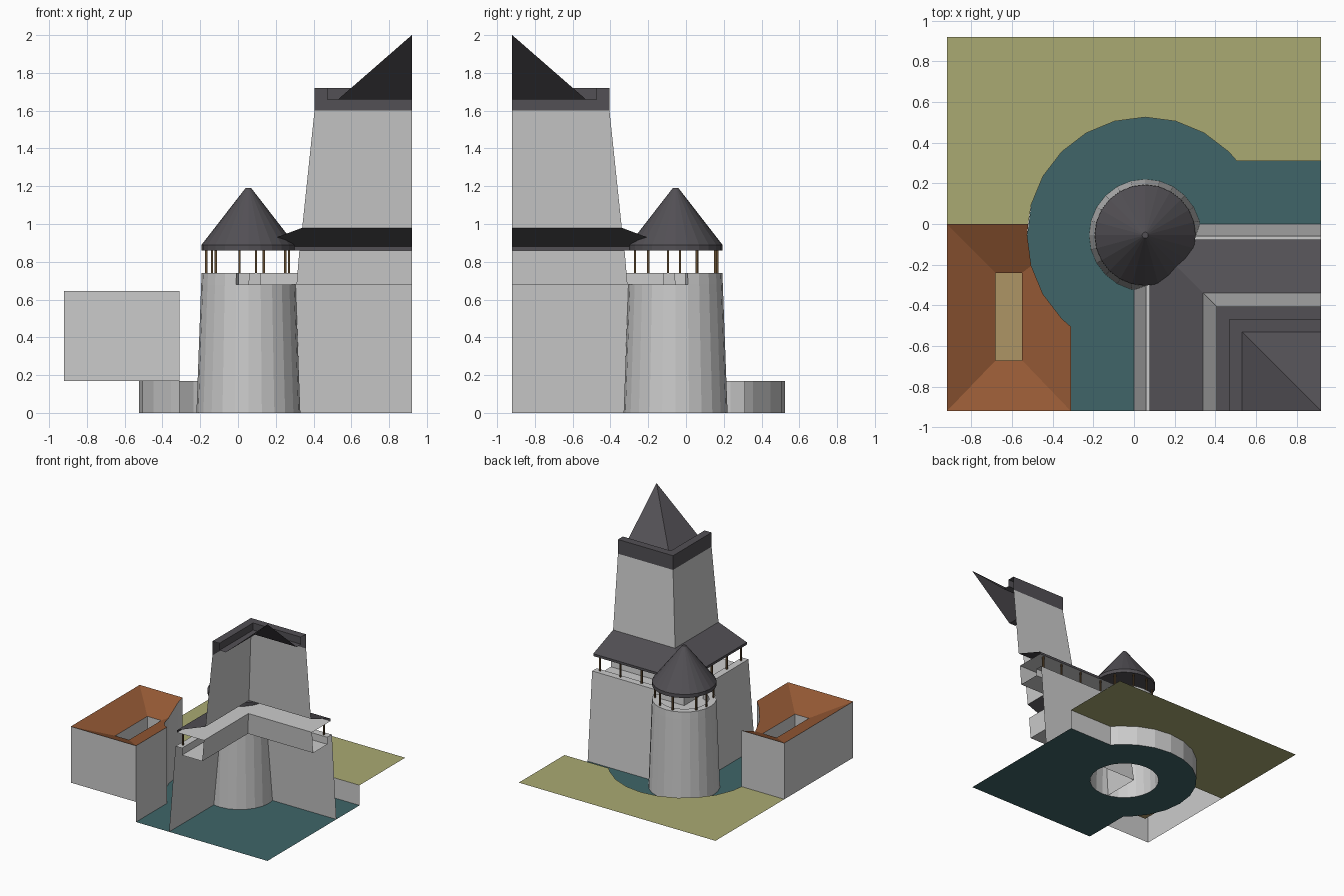
import bpy, bmesh
from math import sin, cos, radians

if "Cube" in bpy.data.objects:
    bpy.data.objects.remove(bpy.data.objects["Cube"])

E = 0.92            # tile half width
C = (0.055, -0.055) # round tower centre
R = 0.58            # moat bulge radius


def mat(name, rgb):
    m = bpy.data.materials.new(name)
    m.diffuse_color = (*rgb, 1)
    m.use_nodes = True
    m.node_tree.nodes["Principled BSDF"].inputs["Base Color"].default_value = m.diffuse_color
    return m


SLATE = mat("slate", (0.085, 0.08, 0.09))
WATER = mat("water", (0.05, 0.13, 0.14))
GRASS = mat("grass", (0.40, 0.40, 0.17))
TILE = mat("clay_tile", (0.30, 0.10, 0.035))
WOOD = mat("wood", (0.12, 0.07, 0.03))
EARTH = mat("courtyard_earth", (0.42, 0.30, 0.13))


def make(name, faces, material=None):
    """Object from a list of faces, each a list of points."""
    bm = bmesh.new()
    for f in faces:
        bm.faces.new([bm.verts.new(p) for p in f])
    bmesh.ops.remove_doubles(bm, verts=bm.verts, dist=1e-5)
    me = bpy.data.meshes.new(name)
    bm.to_mesh(me)
    bm.free()
    ob = bpy.data.objects.new(name, me)
    bpy.context.collection.objects.link(ob)
    if material:
        me.materials.append(material)
    return ob


def corner_sweep(name, profile, material=None):
    """Sweep (inset, z) profile round the castle corner, open at tile edges."""
    faces = []
    for (d, z), (e, w) in zip(profile, profile[1:]):
        if e >= E:
            faces += [[(d, -d, z), (d, -E, z), (E, -E, w)],
                      [(E, -d, z), (d, -d, z), (E, -E, w)]]
        else:
            faces += [[(d, -d, z), (d, -E, z), (e, -E, w), (e, -e, w)],
                      [(E, -d, z), (d, -d, z), (e, -e, w), (E, -e, w)]]
    return make(name, faces, material)


def ring(r, z, a):
    return (C[0] + r * cos(radians(a)), C[1] + r * sin(radians(a)), z)


def lathe(name, profile, material=None, a0=0, a1=360, caps=()):
    """Revolve (r, z) profile in 15 degree facets; caps are (r, z, up) discs."""
    faces = []
    for a in range(a0, a1, 15):
        for (r, z), (s, w) in zip(profile, profile[1:]):
            faces.append([ring(r, z, a), ring(r, z, a + 15),
                          ring(s, w, a + 15), ring(s, w, a)])
    for r, z, up in caps:
        disc = [ring(r, z, a) for a in range(0, 360, 15)]
        faces.append(disc if up else disc[::-1])
    if a1 - a0 < 360:
        faces.append([ring(r, z, a0) for r, z in profile])
        faces.append([ring(r, z, a1) for r, z in profile][::-1])
    return make(name, faces, material)


def walls(path, z0, z1):
    """Vertical faces along a path; z1 may be a function of x, y."""
    top = z1 if callable(z1) else (lambda x, y: z1)
    return [[(*p, z0), (*q, z0), (*q, top(*q)), (*p, top(*p))]
            for p, q in zip(path, path[1:])]


# Castle wall, gallery and keep
corner_sweep("curtain_wall", [(0, 0), (.06, .74), (.12, .74), (.12, .68),
                              (.31, .68), (.325, .86)])
corner_sweep("gallery_soffit", [(.325, .86), (.075, .86)])
corner_sweep("gallery_roof", [(.075, .86), (.075, .88), (.34, .98)], SLATE)
corner_sweep("keep_wall", [(.34, .98), (.405, 1.6)])
corner_sweep("keep_crown", [(.405, 1.6), (.405, 1.72), (.47, 1.72),
                            (.47, 1.66), (.53, 1.66)], SLATE)
corner_sweep("keep_spire", [(.53, 1.66), (E, 2.0)], SLATE)

# Round corner tower
lathe("round_tower", [(.275, 0), (.25, .68)], caps=[(.25, .68, True)])
lathe("tower_parapet", [(.25, .68), (.247, .74), (.19, .74), (.19, .68)],
      a0=15, a1=255)
lathe("tower_roof", [(.248, .86), (.248, .89), (.015, 1.19)], SLATE,
      caps=[(.248, .86, False), (.015, 1.19, True)])

# Wooden posts carrying the roofs
spots = [ring(.225, 0, a)[:2] for a in (30, 69, 102, 149, 174, 220)]
for t in (.27, .48, .68, .87):
    spots += [(t, -.095), (.095, -t)]
faces = []
for x, y in spots:
    h = .006
    faces += walls([(x - h, y - h), (x + h, y - h), (x + h, y + h),
                    (x - h, y + h), (x - h, y - h)], .74, .86)
make("roof_posts", faces, WOOD)

# Moat bank line: straight channels joined by the round bulge
arc = [ring(R, 0, a)[:2] for a in range(45, 226, 15)]
bank = [(E, .31), (.505, .31)] + arc + [(-.31, -.505), (-.31, -E)]
make("moat_bank", walls(bank, 0, .17))

# Water with a hole under the round tower
bm = bmesh.new()
edges = []
for loop in (bank + [(E, -E)],
             [ring(.275, 0, a)[:2] for a in range(0, 360, 15)]):
    vs = [bm.verts.new((*p, 0)) for p in loop]
    edges += [bm.edges.new((vs[i - 1], vs[i])) for i in range(len(vs))]
bmesh.ops.triangle_fill(bm, use_beauty=True, edges=edges, normal=(0, 0, 1))
me = bpy.data.meshes.new("moat_water")
bm.to_mesh(me)
bm.free()
me.materials.append(WATER)
bpy.context.collection.objects.link(bpy.data.objects.new("moat_water", me))

# Meadow behind the moat
meet = (-.52, 0)
shore = [p for p in bank if p[1] > 0] + [meet]
make("meadow", [[(*p, .17) for p in shore + [(-E, 0), (-E, E), (E, E)]][::-1]],
     GRASS)

# Courtyard house, cut by the moat bulge, roof falling inward
X0, X1, Y0, Y1 = -.68, -.55, -.67, -.24


def roof_z(x, y):
    return .535 + .11 * max((X0 - x) / .24, (x - X1) / .24,
                            (y - Y1) / .24, (Y0 - y) / .25, 0)


curve = [meet] + [p for p in bank if p[1] < 0]
outline = curve + [(-E, -E), (-E, 0), meet]
make("house_walls", [f[::-1] for f in walls(outline, .17, roof_z)])
a, b, c, d = (X0, Y0), (X1, Y0), (X1, Y1), (X0, Y1)
hip = 2  # bank point where the north-east hip ends
slopes = [[a, d, (-E, 0), (-E, -E)],
          [b, a, (-E, -E), (-.31, -E)],
          [c, b] + curve[hip:][::-1],
          [d, c] + curve[:hip + 1][::-1] + [(-E, 0)]]
make("house_roof", [[(x, y, roof_z(x, y)) for x, y in s][::-1]
                    for s in slopes], TILE)
make("courtyard_walls", walls([a, d, c, b, a], .19, .535))
make("courtyard_floor", [[(*p, .19) for p in (a, b, c, d)]], EARTH)
